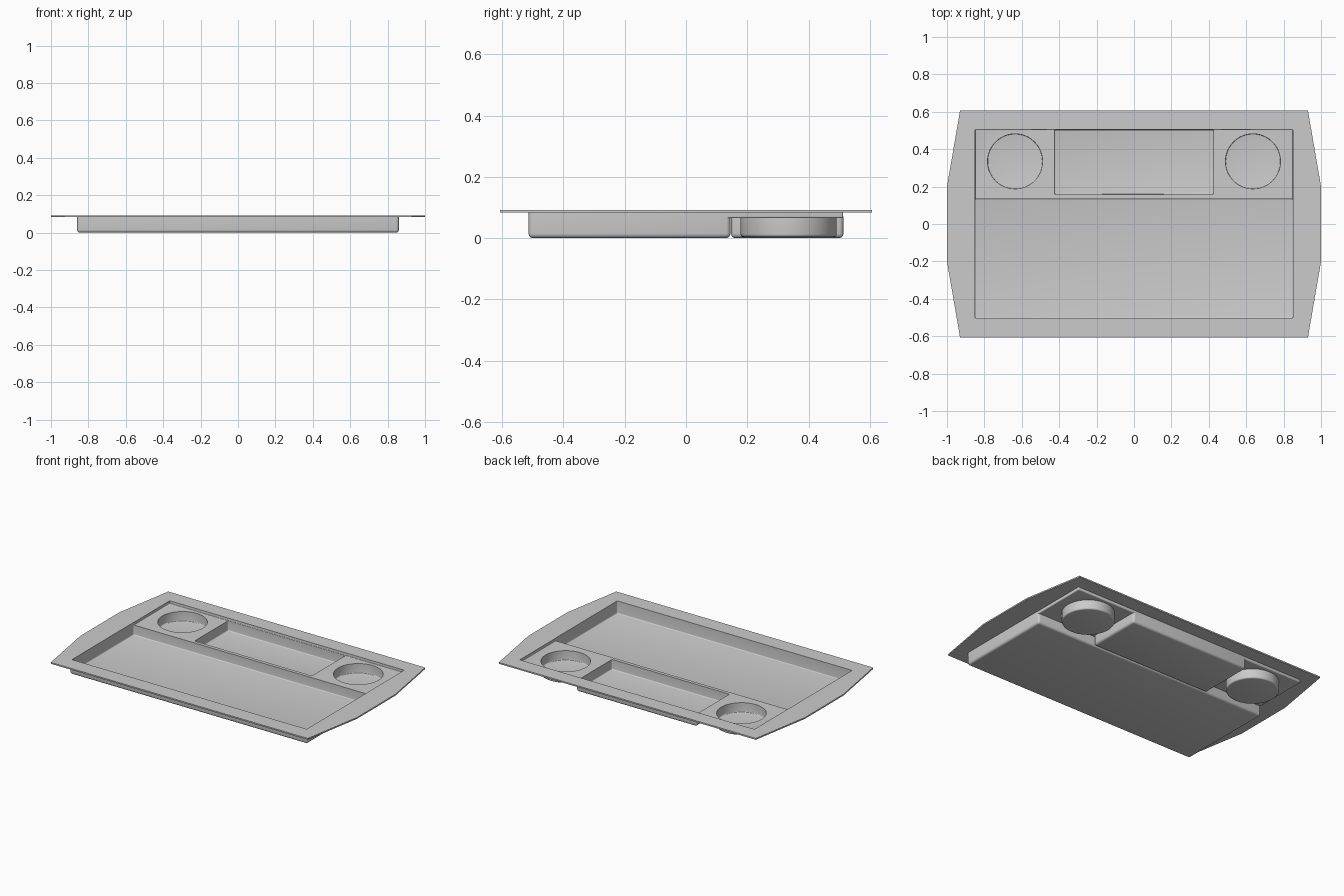
import bpy, bmesh, math

if "Cube" in bpy.data.objects:
    bpy.data.objects.remove(bpy.data.objects["Cube"])


def prism(name, outline, z0, z1, bevel=0.0):
    """Extruded outline with rounded bottom edge (and rounded corners for boxes)."""
    bm = bmesh.new()
    face = bm.faces.new([bm.verts.new((x, y, z0)) for x, y in outline])
    ext = bmesh.ops.extrude_face_region(bm, geom=[face])
    for g in ext["geom"]:
        if isinstance(g, bmesh.types.BMVert):
            g.co.z = z1
    bmesh.ops.recalc_face_normals(bm, faces=bm.faces)
    if bevel:
        edges = []
        for e in bm.edges:
            low = [abs(v.co.z - z0) < 1e-6 for v in e.verts]
            if all(low) or (any(low) and len(outline) == 4):
                edges.append(e)
        bmesh.ops.bevel(bm, geom=edges, offset=bevel, segments=4,
                        profile=0.5, affect='EDGES')
    me = bpy.data.meshes.new(name)
    bm.to_mesh(me)
    bm.free()
    ob = bpy.data.objects.new(name, me)
    bpy.context.collection.objects.link(ob)
    return ob


def rect(x, y0, y1):
    return [(-x, y0), (x, y0), (x, y1), (-x, y1)]


def circle(cx, cy, r, n=64):
    return [(cx + r * math.cos(2 * math.pi * i / n),
             cy + r * math.sin(2 * math.pi * i / n)) for i in range(n)]


def combine(target, other, operation):
    mod = target.modifiers.new("bool", 'BOOLEAN')
    mod.operation = operation
    mod.solver = 'EXACT'
    mod.object = other
    bpy.context.view_layer.objects.active = target
    bpy.ops.object.modifier_apply(modifier=mod.name)
    bpy.data.objects.remove(other)


# Flat rim with handle flares at both ends
rim = [(-0.93, -0.607), (0.93, -0.607), (1, -0.2), (1, 0.2),
       (0.93, 0.607), (-0.93, 0.607), (-1, 0.2), (-1, -0.2)]
tray = prism("serving_tray", rim, 0.083, 0.092)

# Outer shells: main basin, raised shelf, centre dish, cup wells
shells = [
    prism("basin_shell", rect(0.86, -0.514, 0.145), 0, 0.088, 0.015),
    prism("shelf_shell", rect(0.859, 0.10, 0.513), 0.065, 0.087, 0.006),
    prism("dish_shell", rect(0.435, 0.147, 0.514), 0, 0.07, 0.015),
]
# Hollows matching each shell
hollows = [
    prism("basin_hollow", rect(0.85, -0.503, 0.135), 0.01, 0.2, 0.006),
    prism("shelf_hollow", rect(0.849, 0.11, 0.506), 0.075, 0.21, 0.004),
    prism("dish_hollow", rect(0.425, 0.158, 0.504), 0.01, 0.19, 0.006),
]
for s in (-1, 1):
    shells.append(prism("cup_shell", circle(s * 0.636, 0.335, 0.157), 0.003, 0.07, 0.01))
    hollows.append(prism("cup_hollow", circle(s * 0.636, 0.335, 0.147), 0.013, 0.18, 0.005))

for ob in shells:
    combine(tray, ob, 'UNION')
for ob in hollows:
    combine(tray, ob, 'DIFFERENCE')

bpy.ops.object.select_all(action='DESELECT')
tray.select_set(True)
bpy.context.view_layer.objects.active = tray
bpy.ops.object.shade_smooth_by_angle(angle=math.radians(30))
